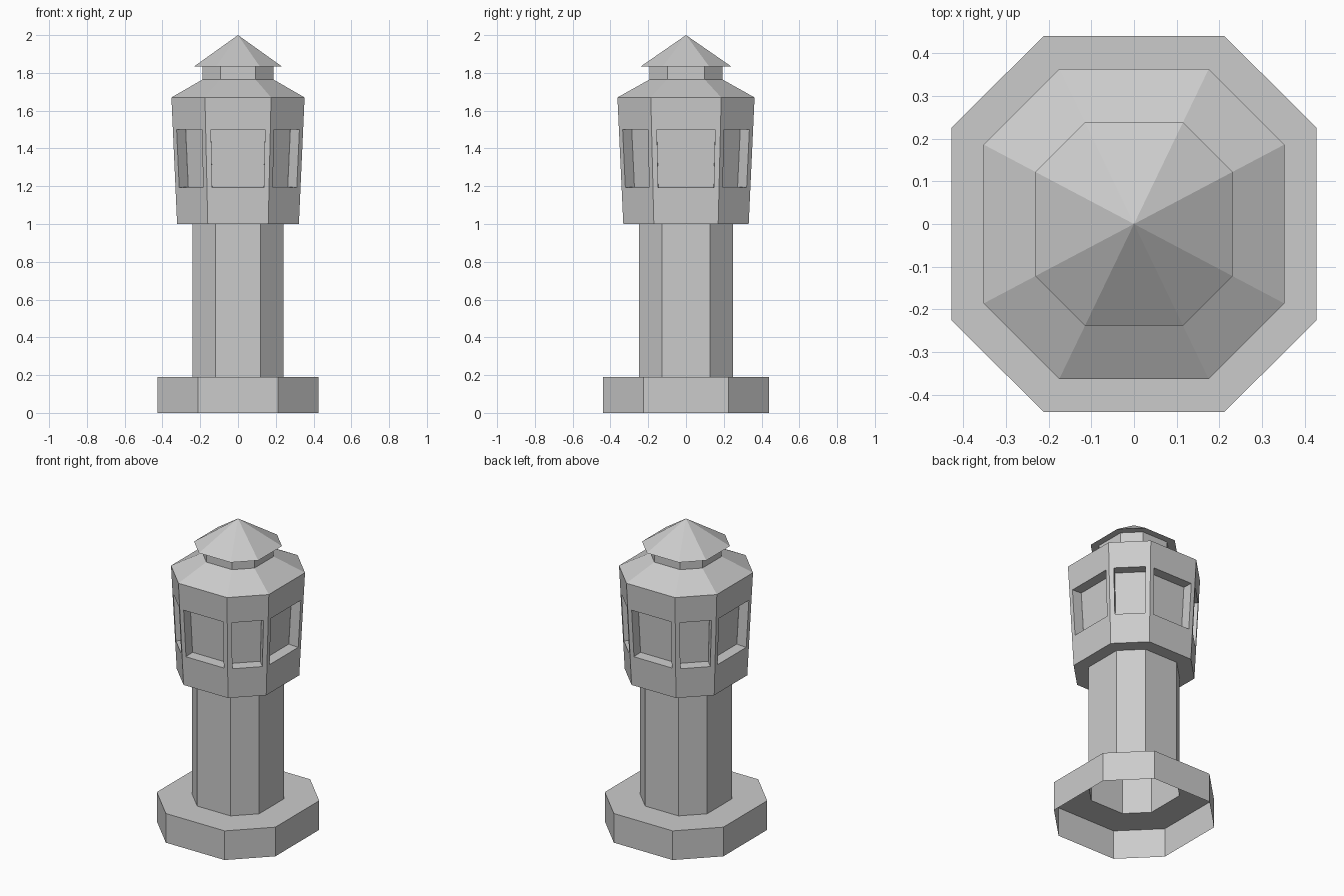
import bpy, bmesh
from mathutils import Vector

if "Cube" in bpy.data.objects:
    bpy.data.objects.remove(bpy.data.objects["Cube"])

# Octagon outline for a half-depth of 1, counter-clockwise from above
A, B, C = 0.482, 0.971, 0.513
OCT = [(A, -1), (B, -C), (B, C), (A, 1), (-A, 1), (-B, C), (-B, -C), (-A, -1)]


def ring(bm, s, z):
    if s == 0:
        return [bm.verts.new((0, 0, z))] * 8
    return [bm.verts.new((x * s, y * s, z)) for x, y in OCT]


def loft(bm, profile):
    rings = [ring(bm, s, z) for s, z in profile]
    for lo, hi in zip(rings, rings[1:]):
        for i in range(8):
            j = (i + 1) % 8
            bm.faces.new(list(dict.fromkeys((lo[i], lo[j], hi[j], hi[i]))))
    return rings


def finish(name, bm):
    mesh = bpy.data.meshes.new(name)
    bm.to_mesh(mesh)
    bm.free()
    bpy.context.collection.objects.link(bpy.data.objects.new(name, mesh))


def part(name, profile):
    bm = bmesh.new()
    loft(bm, profile)
    finish(name, bm)


# Hollow plinth, open shaft, sloped roof with neck, pointed cap
part("plinth", [(0.44, 0), (0.44, 0.19), (0.249, 0.19)])
part("shaft", [(0.249, 0.19), (0.249, 1.0)])
part("roof", [(0.363, 1.67), (0.193, 1.765), (0.193, 1.835)])
part("cap", [(0.193, 1.835), (0.238, 1.835), (0, 2.0)])

# Cabin: flared walls, each with a recessed window
Z0, Z1, S0, S1 = 1.0, 1.67, 0.332, 0.363
W0, W1, BORDER, DEPTH = 1.193, 1.5, 0.028, 0.068
bm = bmesh.new()
_, low = loft(bm, [(0.249, Z0), (S0, Z0)])
high = ring(bm, S1, Z1)
for i in range(8):
    j = (i + 1) % 8
    outer = [low[i], low[j], high[j], high[i]]
    p = [v.co for v in outer]
    normal = (p[1] - p[0]).cross(p[3] - p[0]).normalized()
    opening = []
    for z, side in ((W0, 0), (W0, 1), (W1, 1), (W1, 0)):
        t = (z - Z0) / (Z1 - Z0)
        left, right = p[0].lerp(p[3], t), p[1].lerp(p[2], t)
        step = (right - left).normalized() * BORDER
        opening.append(right - step if side else left + step)
    rim = [bm.verts.new(c) for c in opening]
    back = [bm.verts.new(c - normal * DEPTH) for c in opening]
    for a, b in ((outer, rim), (rim, back)):
        for k in range(4):
            m = (k + 1) % 4
            bm.faces.new((a[k], a[m], b[m], b[k]))
    bm.faces.new(back)
finish("cabin", bm)
